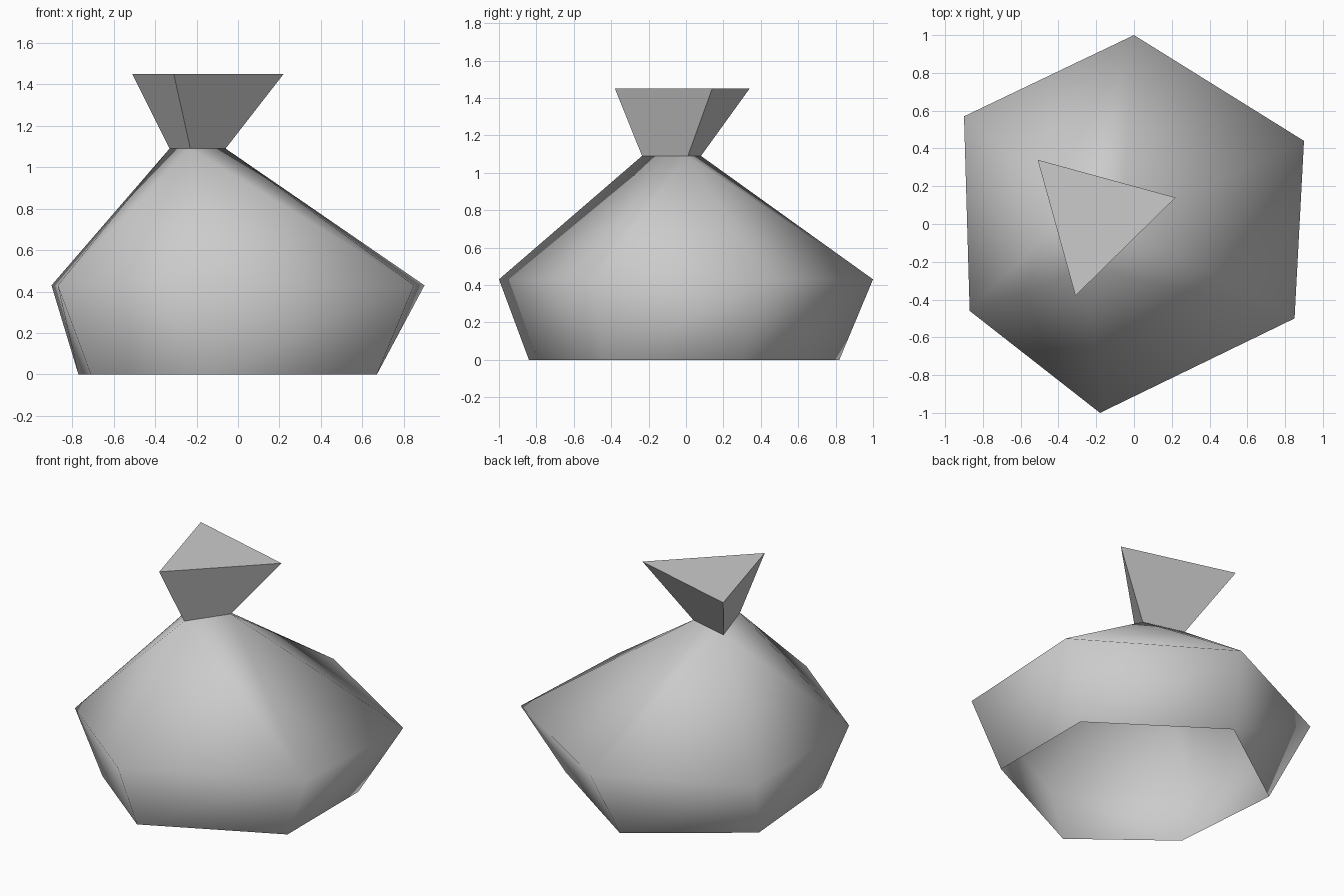
import bpy
import bmesh

cube = bpy.data.objects.get("Cube")
if cube:
    bpy.data.objects.remove(cube, do_unlink=True)

# One plain grey cloth colour
GREY = (0.6, 0.6, 0.6, 1.0)
cloth = bpy.data.materials.new("grey_cloth")
cloth.use_nodes = True
cloth.diffuse_color = GREY
bsdf = next(n for n in cloth.node_tree.nodes if n.type == 'BSDF_PRINCIPLED')
bsdf.inputs["Base Color"].default_value = GREY

# Outlines, counter-clockwise seen from above
BASE_Z, BELLY_Z, NECK_Z, TOP_Z = 0.0, 0.43, 1.09, 1.45
base = [(0.67, 0.30), (-0.09, 0.82), (-0.77, 0.34), (-0.71, -0.40), (-0.15, -0.84), (0.67, -0.44)]
belly = [(0.90, 0.44), (0.0, 1.0), (-0.90, 0.57), (-0.87, -0.46), (-0.18, -1.0), (0.85, -0.50)]
neck = [(-0.06, 0.01), (-0.33, 0.08), (-0.23, -0.235)]
top = [(0.22, 0.14), (-0.51, 0.34), (-0.31, -0.38)]


def ring(bm, outline, z):
    return [bm.verts.new((x, y, z)) for x, y in outline]


def bridge(bm, low, high):
    n = len(low)
    for i in range(n):
        j = (i + 1) % n
        bm.faces.new((low[i], low[j], high[j], high[i]))


def finish(bm, name, smooth):
    mesh = bpy.data.meshes.new(name)
    for face in bm.faces:
        face.smooth = smooth
    bm.to_mesh(mesh)
    bm.free()
    mesh.materials.append(cloth)
    obj = bpy.data.objects.new(name, mesh)
    bpy.context.collection.objects.link(obj)
    return obj


# Sack body: open underneath, six sides gathered into a three-sided neck
bm = bmesh.new()
low = ring(bm, base, BASE_Z)
mid = ring(bm, belly, BELLY_Z)
tie = ring(bm, neck, NECK_Z)
bridge(bm, low, mid)
for i in range(3):
    here, after = tie[i], tie[(i + 1) % 3]
    a, b, c = mid[2 * i], mid[2 * i + 1], mid[(2 * i + 2) % 6]
    bm.faces.new((a, b, here))
    bm.faces.new((b, after, here))
    bm.faces.new((b, c, after))
finish(bm, "sack_body", True)

# Flared, flat-shaded mouth above the tie
bm = bmesh.new()
tie = ring(bm, neck, NECK_Z)
rim = ring(bm, top, TOP_Z)
bridge(bm, tie, rim)
bm.faces.new(rim)
finish(bm, "sack_mouth", False)
